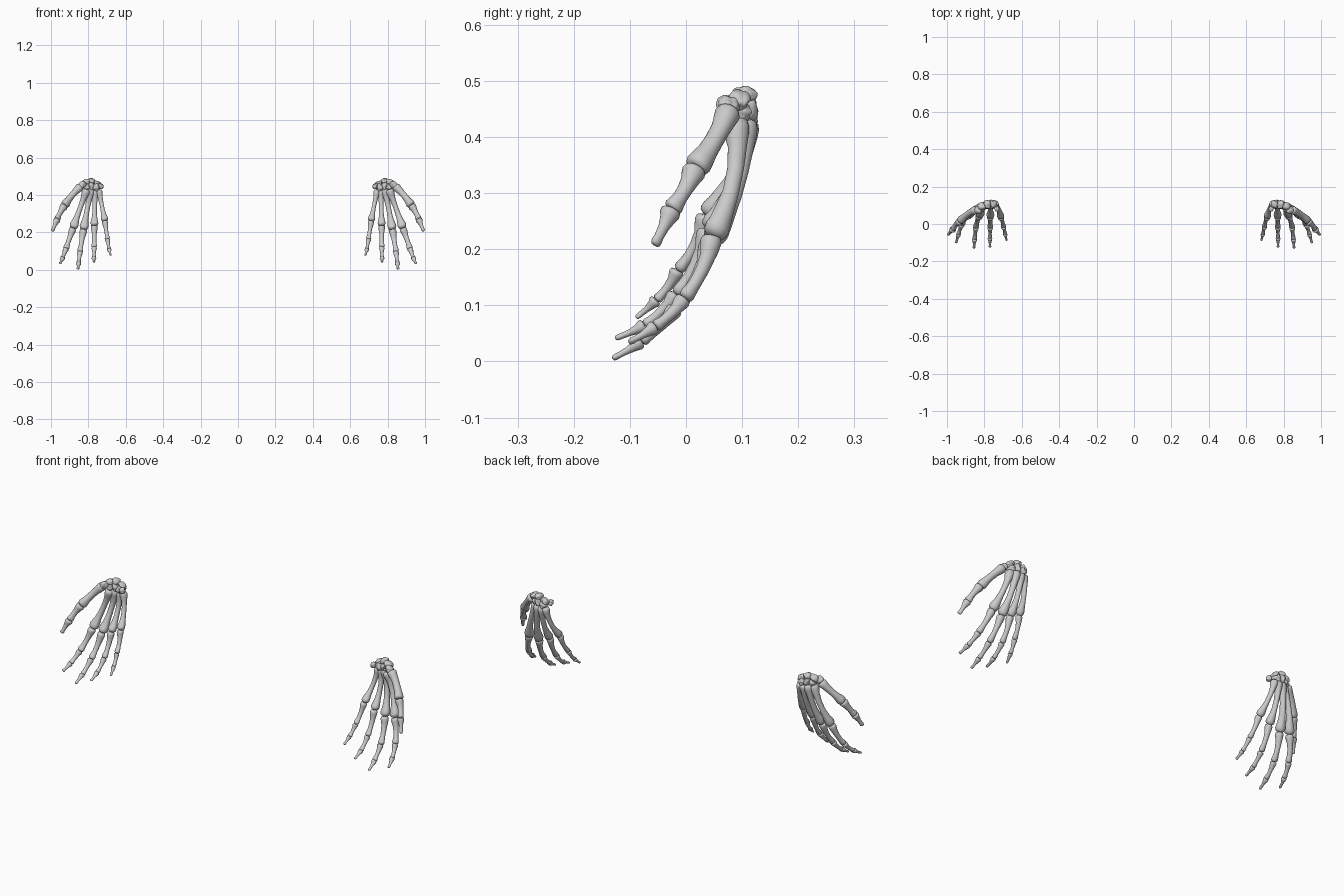
import bpy, bmesh, math
from mathutils import Vector, Matrix, noise

if "Cube" in bpy.data.objects:
    bpy.data.objects.remove(bpy.data.objects["Cube"])

SIDES = 20
# (position along bone, width factor, depth factor)
METACARPAL = [(0, .55, .6), (.015, .85, .9), (.06, .95, 1.0), (.12, .88, .93), (.22, .68, .78),
              (.4, .56, .68), (.6, .58, .68), (.75, .7, .75), (.86, .93, .9), (.92, 1.0, 1.0),
              (.965, .88, .92), (.99, .6, .65), (1, .25, .3)]
THUMB_META = [(0, .55, .6), (.015, .85, .85), (.06, .95, .95), (.15, .86, .88), (.3, .74, .8),
              (.5, .7, .78), (.7, .76, .82), (.84, .92, .92), (.92, .98, .98),
              (.965, .88, .9), (.99, .6, .65), (1, .25, .3)]
PHALANX = [(0, .6, .6), (.02, .98, .93), (.08, 1.06, 1.04), (.16, .98, .97), (.3, .8, .82),
           (.5, .68, .72), (.7, .66, .66), (.82, .77, .69), (.91, .88, .77), (.96, .82, .74),
           (.99, .6, .5), (1, .25, .2)]
TIP = [(0, .6, .6), (.03, 1.0, .95), (.12, 1.05, 1.0), (.25, .85, .8), (.5, .58, .54),
       (.75, .5, .44), (.86, .58, .45), (.94, .58, .4), (.985, .42, .3), (1, .15, .1)]


def finish(name, bm):
    """Turn a bmesh into a smooth object mirrored to the other hand."""
    bmesh.ops.recalc_face_normals(bm, faces=bm.faces)
    me = bpy.data.meshes.new(name)
    bm.to_mesh(me)
    bm.free()
    for p in me.polygons:
        p.use_smooth = True
    ob = bpy.data.objects.new(name, me)
    bpy.context.collection.objects.link(ob)
    mod = ob.modifiers.new("other_hand", 'MIRROR')
    mod.use_axis[0] = True
    mod.use_mirror_merge = False


def bone(name, a, b, r, profile, palm, bow):
    """Loft elliptical rings along a line bowed away from the palm."""
    a, b = Vector(a), Vector(b)
    axis = (b - a).normalized()
    side = axis.cross(palm).normalized()
    front = side.cross(axis).normalized()
    if front.dot(palm) < 0:
        front = -front
    bm = bmesh.new()
    rings = []
    for t, w, d in profile:
        c = a.lerp(b, t) - front * bow * 4 * t * (1 - t)
        tan = (axis - front * bow * 4 * (1 - 2 * t) / (b - a).length).normalized()
        f = side.cross(tan).normalized()
        if f.dot(front) < 0:
            f = -f
        groove = .14 if .8 < t < .985 and profile is not TIP else 0
        ring = []
        for i in range(SIDES):
            ang = 2 * math.pi * i / SIDES
            u, v = math.cos(ang), math.sin(ang)
            k = 1 - groove * max(0, v) ** 6
            if v > 0 and .2 < t < .75:
                k *= 1 - .15 * v * v
            ring.append(bm.verts.new(c + side * u * w * r * k + f * v * d * r * k))
        rings.append(ring)
    for p, q in zip(rings, rings[1:]):
        for i in range(SIDES):
            j = (i + 1) % SIDES
            bm.faces.new((p[i], p[j], q[j], q[i]))
    bm.faces.new(rings[0])
    bm.faces.new(rings[-1])
    finish(name, bm)


# Fingers: joint positions from wrist to tip, bone radii
FRONT = Vector((0, -1, -.1))
FINGERS = {
    "index": ([(.808, .088, .430), (.882, .046, .222), (.920, -.004, .112), (.938, -.055, .062), (.951, -.102, .034)],
              [.0235, .0185, .0145, .0125]),
    "middle": ([(.786, .104, .430), (.826, .044, .215), (.845, -.018, .095), (.852, -.080, .036), (.856, -.131, .005)],
               [.0235, .0185, .0145, .0125]),
    "ring": ([(.764, .110, .427), (.768, .038, .236), (.769, -.018, .120), (.770, -.074, .065), (.770, -.126, .041)],
             [.021, .017, .0135, .012]),
    "little": ([(.745, .108, .427), (.712, .034, .262), (.698, -.015, .163), (.689, -.053, .110), (.681, -.089, .078)],
               [.0195, .0155, .0125, .011]),
}
KINDS = [("metacarpal", METACARPAL, .017), ("proximal_phalanx", PHALANX, .008),
         ("middle_phalanx", PHALANX, .003), ("distal_phalanx", TIP, .001)]
for finger, (pts, radii) in FINGERS.items():
    for i, (kind, prof, bow) in enumerate(KINDS):
        bone(f"{finger}_{kind}", pts[i], pts[i + 1], radii[i], prof, FRONT, bow)

# Thumb
THUMB = [(.842, .076, .446), (.928, .016, .343), (.966, -.026, .270), (.992, -.056, .207)]
inward = Vector((-.6, -.7, -.1))
for i, (kind, prof, bow, r) in enumerate([("metacarpal", THUMB_META, .006, .024),
                                         ("proximal_phalanx", PHALANX, .004, .0205),
                                         ("distal_phalanx", TIP, .001, .018)]):
    bone(f"thumb_{kind}", THUMB[i], THUMB[i + 1], r, prof, inward, bow)

# Wrist bones: centre, radii, tilt
CARPALS = {
    "trapezium": ((.833, .074, .455), (.020, .019, .017), .6),
    "trapezoid": ((.808, .095, .443), (.016, .021, .017), .2),
    "capitate": ((.784, .104, .449), (.016, .023, .025), .1),
    "hamate": ((.756, .104, .441), (.019, .025, .021), -.4),
    "scaphoid": ((.815, .094, .467), (.025, .019, .015), .5),
    "lunate": ((.784, .104, .475), (.019, .021, .015), 0),
    "triquetrum": ((.750, .106, .461), (.020, .018, .013), -.5),
    "pisiform": ((.733, .082, .447), (.013, .015, .015), 0),
}
for n, (name, (pos, rad, tilt)) in enumerate(CARPALS.items()):
    bm = bmesh.new()
    bmesh.ops.create_icosphere(bm, subdivisions=4, radius=1)
    m = Matrix.Translation(pos) @ Matrix.Rotation(tilt, 4, 'Y') @ Matrix.Diagonal((*rad, 1))
    for v in bm.verts:
        c = v.co.copy()
        boxy = 1 / (abs(c.x) ** 3 + abs(c.y) ** 3 + abs(c.z) ** 3) ** (1 / 3)
        v.co = m @ (c * (.55 + .45 * boxy) * (1 + .22 * noise.noise(c * 1.6 + Vector((n * 7.3, 0, 0)))))
    finish(name, bm)
